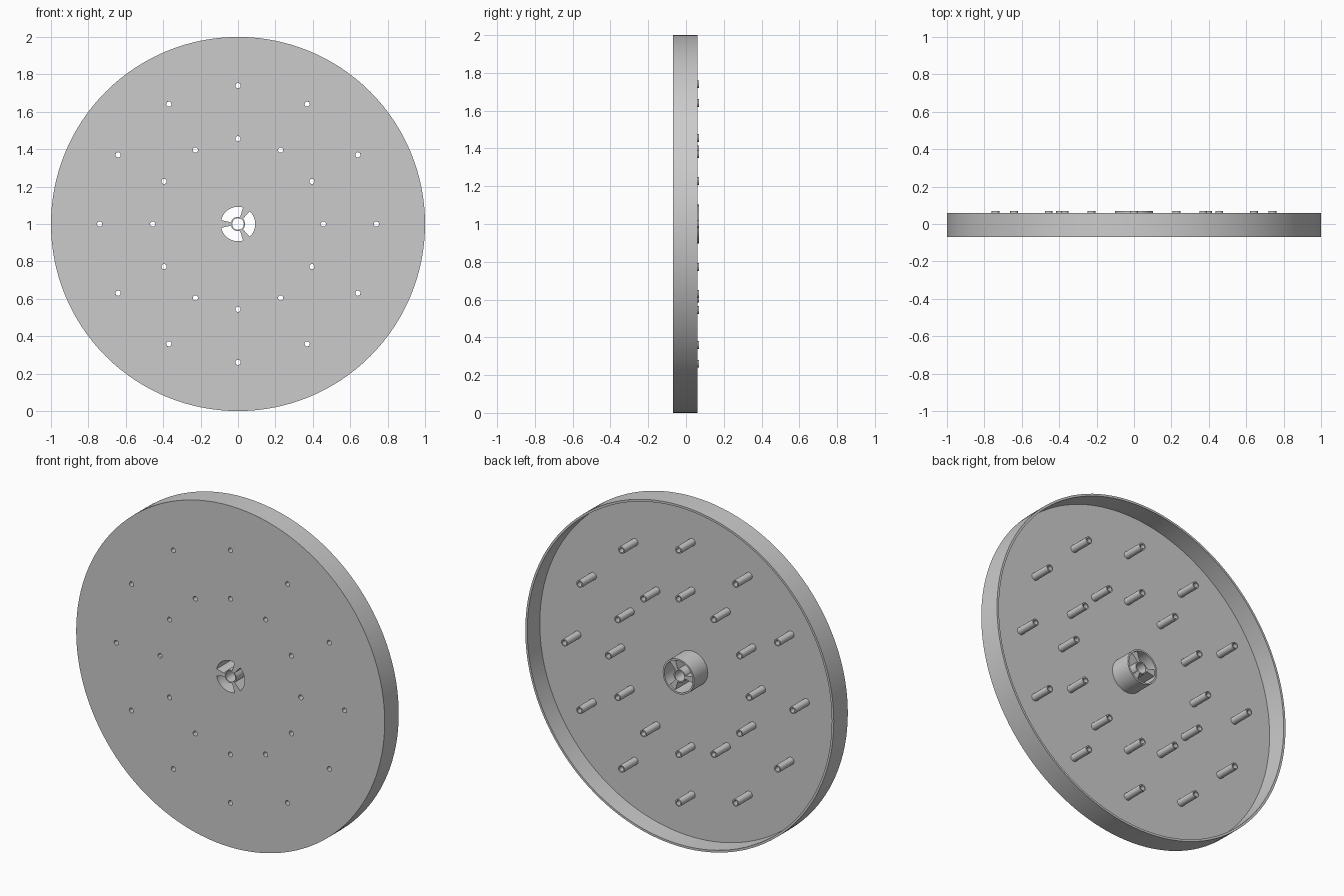
import bpy, bmesh
from math import sin, cos, pi, radians

cube = bpy.data.objects.get("Cube")
if cube:
    bpy.data.objects.remove(cube, do_unlink=True)

grey = bpy.data.materials.new("plain grey")
grey.use_nodes = True
grey.diffuse_color = (0.6, 0.6, 0.6, 1)
grey.node_tree.nodes["Principled BSDF"].inputs["Base Color"].default_value = (0.6, 0.6, 0.6, 1)

FRONT, PLATE_BACK, RIM_BACK, POST_BACK = -0.07, -0.056, 0.06, 0.07
POST_RINGS = (0.74, 0.456)
HOLE, CORE = 0.014, 0.031
SPOKES = [radians(a) for a in (60, 180, 300)]
SPOKE_HALF = radians(13)


def lathe(bm, profile, segments, cx=0, cz=0):
    """Revolve a closed (radius, y) profile about an axis along y."""
    rings = []
    for i in range(segments):
        a = 2 * pi * i / segments
        rings.append([bm.verts.new((cx + r * cos(a), y, cz + r * sin(a))) for r, y in profile])
    n = len(profile)
    for i in range(segments):
        p, q = rings[i], rings[(i + 1) % segments]
        for j in range(n):
            k = (j + 1) % n
            bm.faces.new((p[j], p[k], q[k], q[j]))


def prism(bm, outline, y0, y1):
    """Extrude an (x, z) outline along y."""
    a = [bm.verts.new((x, y0, z)) for x, z in outline]
    b = [bm.verts.new((x, y1, z)) for x, z in outline]
    bm.faces.new(a)
    bm.faces.new(b[::-1])
    for i in range(len(a)):
        j = (i + 1) % len(a)
        bm.faces.new((a[i], b[i], b[j], a[j]))


def arc(r, a0, a1, n, cx=0, cz=0):
    return [(cx + r * cos(a0 + (a1 - a0) * i / n), cz + r * sin(a0 + (a1 - a0) * i / n))
            for i in range(n + 1)]


def sector(r0, r1, a0, a1, n):
    return arc(r1, a0, a1, n) + arc(r0, a1, a0, n)


def finish(name, bm):
    bmesh.ops.recalc_face_normals(bm, faces=bm.faces)
    mesh = bpy.data.meshes.new(name)
    bm.to_mesh(mesh)
    bm.free()
    mesh.materials.append(grey)
    ob = bpy.data.objects.new(name, mesh)
    ob.location.z = 1
    bpy.context.collection.objects.link(ob)
    return ob


def smooth(ob):
    bpy.ops.object.select_all(action="DESELECT")
    ob.select_set(True)
    bpy.context.view_layer.objects.active = ob
    bpy.ops.object.shade_smooth_by_angle(angle=radians(30))


def post_centres():
    for radius in POST_RINGS:
        for i in range(12):
            yield radius * cos(i * pi / 6), radius * sin(i * pi / 6)


# Shallow round dish: front plate with a thin rim behind it
bm = bmesh.new()
lathe(bm, [(CORE, FRONT), (1, FRONT), (1, RIM_BACK), (0.987, RIM_BACK),
           (0.987, PLATE_BACK), (CORE, PLATE_BACK)], 128)
dish = finish("dish", bm)

# Cutter for the post holes and the three hub windows
bm = bmesh.new()
for cx, cz in post_centres():
    prism(bm, arc(HOLE, 0, 2 * pi, 16, cx, cz)[:-1], -0.1, 0)
for a in SPOKES:
    prism(bm, sector(0.038, 0.092, a + SPOKE_HALF, a + 2 * pi / 3 - SPOKE_HALF, 12), -0.1, 0)
cutter = finish("hole_cutter", bm)
cutter.hide_render = True

cut = dish.modifiers.new("holes", "BOOLEAN")
cut.operation = "DIFFERENCE"
cut.solver = "EXACT"
cut.object = cutter
bpy.context.view_layer.objects.active = dish
bpy.ops.object.modifier_apply(modifier=cut.name)
bpy.data.objects.remove(cutter, do_unlink=True)
smooth(dish)

# Hollow posts on the back of the plate
bm = bmesh.new()
for cx, cz in post_centres():
    lathe(bm, [(HOLE, PLATE_BACK), (0.021, PLATE_BACK), (0.021, POST_BACK), (HOLE, POST_BACK)],
          20, cx, cz)
smooth(finish("posts", bm))

# Hub: outer sleeve, inner sleeve and three tapered spokes
for name, inner, outer, back in (("hub_sleeve", 0.092, 0.102, POST_BACK),
                                 ("hub_core", CORE, 0.038, RIM_BACK)):
    bm = bmesh.new()
    lathe(bm, [(inner, PLATE_BACK), (outer, PLATE_BACK), (outer, back), (inner, back)], 48)
    smooth(finish(name, bm))

bm = bmesh.new()
for a in SPOKES:
    prism(bm, sector(0.036, 0.095, a - SPOKE_HALF, a + SPOKE_HALF, 4), PLATE_BACK, RIM_BACK)
smooth(finish("hub_spokes", bm))
